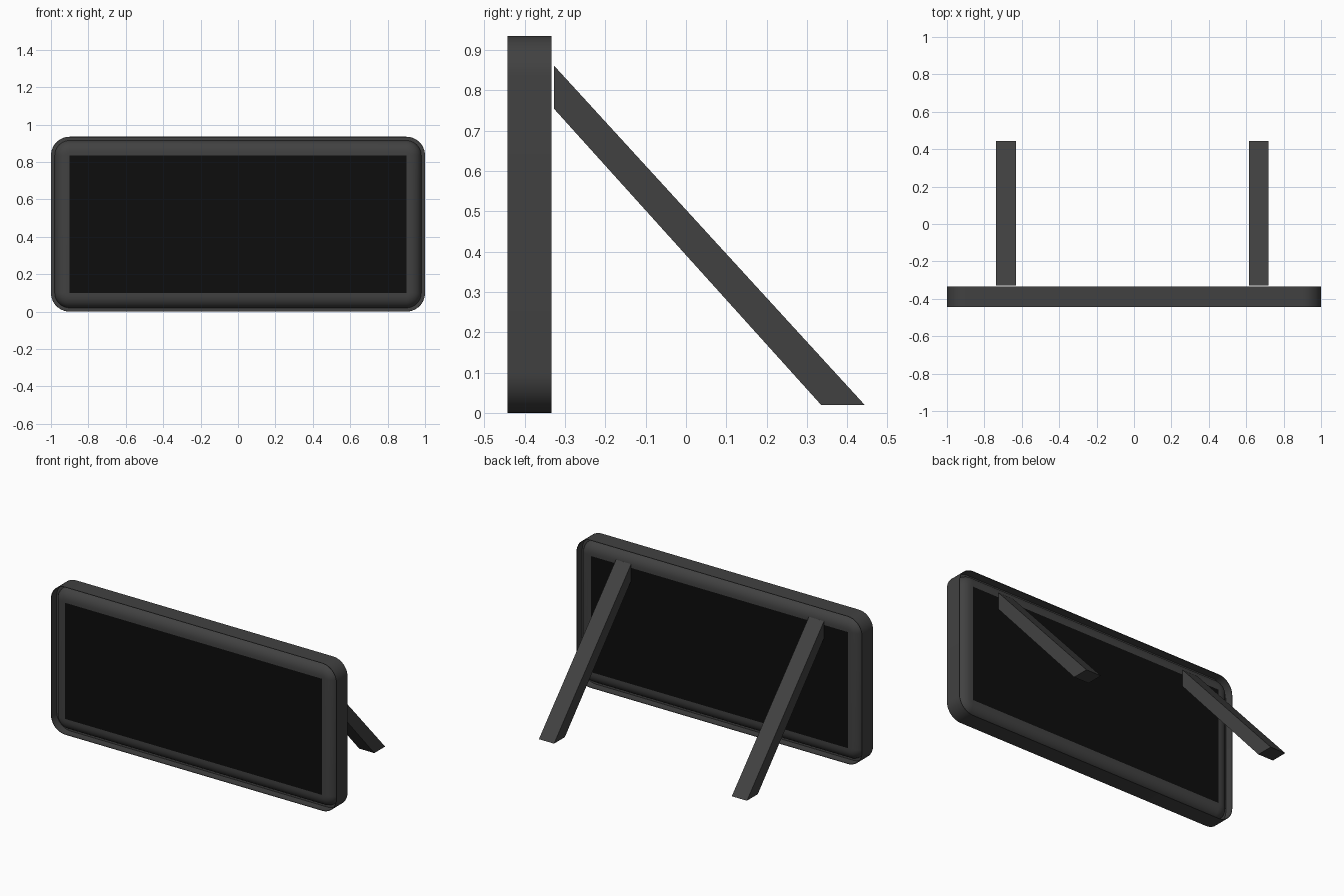
import bpy, bmesh, math

cube = bpy.data.objects.get("Cube")
if cube:
    bpy.data.objects.remove(cube, do_unlink=True)


def material(name, value):
    mat = bpy.data.materials.new(name)
    mat.use_nodes = True
    color = (value, value, value, 1)
    mat.diffuse_color = color
    bsdf = next(n for n in mat.node_tree.nodes if n.type == 'BSDF_PRINCIPLED')
    bsdf.inputs["Base Color"].default_value = color
    return mat


GREY = material("dark_grey", 0.053)
BLACK = material("screen_black", 0.004)

HEIGHT = 0.935
HALF_DEPTH = 0.055
MID_Y = -0.388
BORDER = 0.1          # bezel width, also the corner radius
CORNER_STEPS = 10


def finish(name, bm, mat, smooth=False):
    bmesh.ops.recalc_face_normals(bm, faces=bm.faces[:])
    mesh = bpy.data.meshes.new(name)
    bm.to_mesh(mesh)
    bm.free()
    mesh.materials.append(mat)
    obj = bpy.data.objects.new(name, mesh)
    bpy.context.collection.objects.link(obj)
    if smooth:
        bpy.ops.object.select_all(action='DESELECT')
        obj.select_set(True)
        bpy.context.view_layer.objects.active = obj
        bpy.ops.object.shade_smooth_by_angle(angle=math.radians(35))
    return obj


def rounded_loop(bm, inset, depth):
    """Rounded rectangle, inset from the outer edge, at a depth."""
    cx, cz = 1 - BORDER, HEIGHT / 2 - BORDER
    r = BORDER - inset
    verts = []
    for corner, (sx, sz) in enumerate(((1, 1), (-1, 1), (-1, -1), (1, -1))):
        for i in range(CORNER_STEPS + 1):
            a = (corner + i / CORNER_STEPS) * math.pi / 2
            verts.append(bm.verts.new((sx * cx + r * math.cos(a), MID_Y + depth,
                                       HEIGHT / 2 + sz * cz + r * math.sin(a))))
    return verts


# Frame: thin outer shell, narrow groove, then a rounded bezel on both faces
LIP, GROOVE, ROUND = 0.003, 0.02, 0.065
half = [(BORDER, HALF_DEPTH)]
for i in range(9):
    a = math.pi / 2 * (1 - i / 8)
    half.append((GROOVE + ROUND * (1 - math.cos(a)), HALF_DEPTH * math.sin(a)))
half[-1] = (GROOVE, 0.002)
half += [(LIP, 0.002), (LIP, HALF_DEPTH), (0, HALF_DEPTH)]
profile = half + [(u, -d) for u, d in reversed(half)]

bm = bmesh.new()
loops = [rounded_loop(bm, u, d) for u, d in profile]
for a, b in zip(loops, loops[1:]):
    for i in range(len(a)):
        j = (i + 1) % len(a)
        bm.faces.new((a[i], a[j], b[j], b[i]))
bmesh.ops.remove_doubles(bm, verts=bm.verts[:], dist=1e-5)
finish("frame", bm, GREY, smooth=True)

# Screen panel, visible from the front and the back
bm = bmesh.new()
bmesh.ops.create_cube(bm, size=1)
for v in bm.verts:
    v.co.x *= 2 * (1 - BORDER)
    v.co.y = MID_Y + v.co.y * 2 * HALF_DEPTH
    v.co.z = HEIGHT / 2 + v.co.z * (HEIGHT - 2 * BORDER)
finish("screen", bm, BLACK)

# Slanted rear legs
LEG_SIDE = [(-0.328, 0.755), (-0.328, 0.862), (0.443, 0.02), (0.335, 0.02)]
for name, x in (("right_leg", -0.737), ("left_leg", 0.614)):
    bm = bmesh.new()
    face = bm.faces.new([bm.verts.new((x, y, z)) for y, z in LEG_SIDE])
    ext = bmesh.ops.extrude_face_region(bm, geom=[face])
    moved = [g for g in ext["geom"] if isinstance(g, bmesh.types.BMVert)]
    bmesh.ops.translate(bm, verts=moved, vec=(0.106, 0, 0))
    finish(name, bm, GREY)
